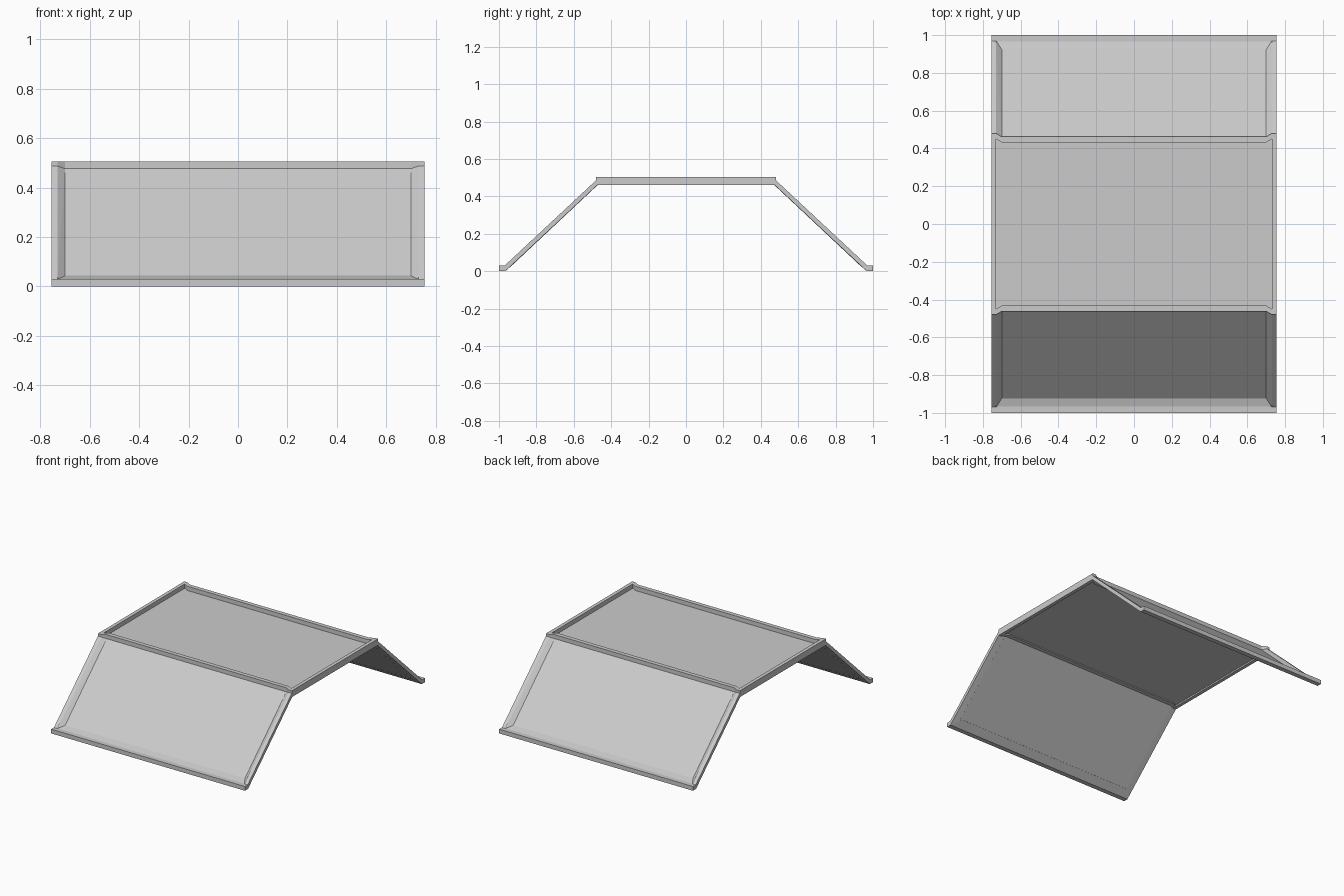
import bpy, bmesh

if "Cube" in bpy.data.objects:
    bpy.data.objects.remove(bpy.data.objects["Cube"])

W = 0.755      # half width
RAIL = 0.73    # inner face of the side rails
LIP = 0.70     # inner end of the bevelled edges


def hull(name, points):
    """Convex solid around a few points, with flat sides merged."""
    bm = bmesh.new()
    for p in points:
        bm.verts.new(p)
    bmesh.ops.convex_hull(bm, input=bm.verts)
    bmesh.ops.dissolve_limit(bm, angle_limit=0.01, verts=bm.verts, edges=bm.edges)
    bmesh.ops.recalc_face_normals(bm, faces=bm.faces)
    return finish(name, bm)


def finish(name, bm):
    me = bpy.data.meshes.new(name)
    bm.to_mesh(me)
    bm.free()
    ob = bpy.data.objects.new(name, me)
    bpy.context.collection.objects.link(ob)
    return ob


def section(x, profile):
    return [(x, y, z) for y, z in profile]


def span(name, half, profile):
    """Bar running across the width with a y-z cross-section."""
    return hull(name, section(-half, profile) + section(half, profile))


def plate(name, outline, z0, z1):
    """Extrude an x-y outline upward."""
    bm = bmesh.new()
    face = bm.faces.new([bm.verts.new((x, y, z0)) for x, y in outline])
    res = bmesh.ops.extrude_face_region(bm, geom=[face])
    for v in res["geom"]:
        if isinstance(v, bmesh.types.BMVert):
            v.co.z = z1
    bmesh.ops.recalc_face_normals(bm, faces=bm.faces)
    return finish(name, bm)


# Middle panel sheet and its side rails
span("top_panel", RAIL, [(-0.45, 0.470), (0.45, 0.470), (0.45, 0.475), (-0.45, 0.475)])
for s, side in ((-1, "left"), (1, "right")):
    box = [(-0.48, 0.46), (0.48, 0.46), (0.48, 0.505), (-0.48, 0.505)]
    hull("top_rail_" + side, section(s * RAIL, box) + section(s * W, box))

rail = [(-0.97, 0.03), (-0.48, 0.487), (-0.475, 0.46), (-0.967, 0.0)]
thin = [(-0.925, 0.041), (-0.46, 0.478), (-0.46, 0.472), (-0.925, 0.036)]

for d, end in ((1, "front"), (-1, "back")):
    def flip(profile):
        return [(d * y, z) for y, z in profile]

    # Ridge bar whose ends angle outward to the corners
    plate("ridge_bar_" + end,
          [(x, d * y) for x, y in (
              (-RAIL, -0.48), (-LIP, -0.462), (LIP, -0.462), (RAIL, -0.48),
              (RAIL, -0.45), (LIP, -0.432), (-LIP, -0.432), (-RAIL, -0.45))],
          0.463, 0.505)

    # Sloping panel sheet
    span("slope_panel_" + end, LIP + 0.01, flip(thin))

    # Sloping side rails, bevelled down toward the sheet
    for s, side in ((-1, "left"), (1, "right")):
        hull("slope_rail_%s_%s" % (end, side),
             section(s * W, flip(rail)) + section(s * RAIL, flip(rail))
             + section(s * LIP, flip(thin)))

    # Foot bar and its bevel into the sheet
    span("foot_bar_" + end, W, flip([(-1, 0), (-0.967, 0), (-0.967, 0.03), (-1, 0.03)]))
    hull("foot_bevel_" + end,
         [(s * RAIL, d * -0.967, z) for s in (-1, 1) for z in (0.0, 0.03)]
         + [(s * LIP, d * -0.92, z) for s in (-1, 1) for z in (0.040, 0.044)])
